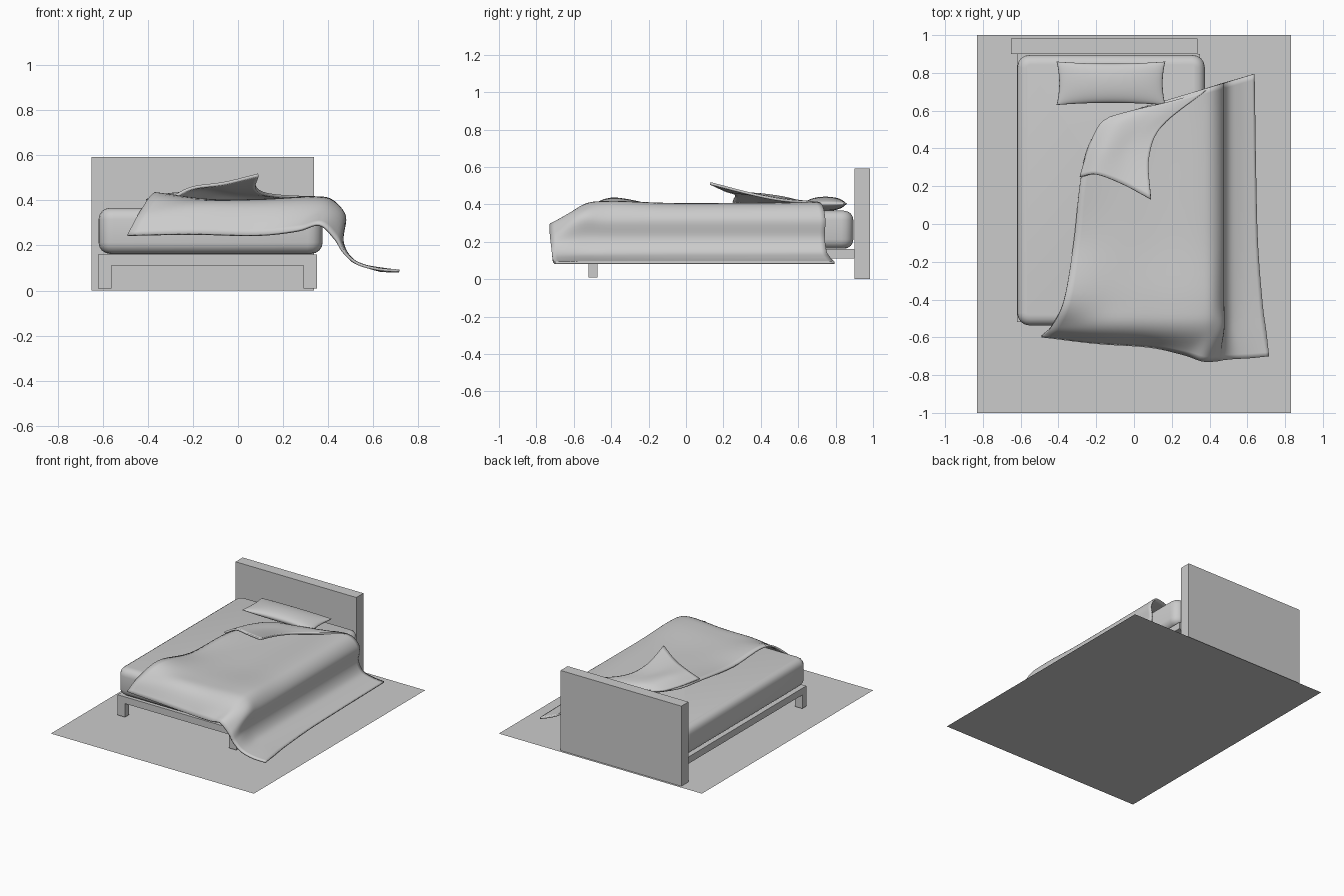
import bpy, bmesh, math
from mathutils import Vector

if "Cube" in bpy.data.objects:
    bpy.data.objects.remove(bpy.data.objects["Cube"])


def box(name, lo, hi, bevel=0.0, segments=4):
    bm = bmesh.new()
    bmesh.ops.create_cube(bm, size=1)
    for v in bm.verts:
        v.co = [lo[i] + (v.co[i] + 0.5) * (hi[i] - lo[i]) for i in range(3)]
    if bevel:
        # round the vertical corners first, then the top and bottom rims
        up = [e for e in bm.edges if abs(e.verts[0].co.z - e.verts[1].co.z) > 0.01]
        bmesh.ops.bevel(bm, geom=up, offset=bevel * 1.3, segments=segments, profile=0.5, affect='EDGES')
        rim = [e for e in bm.edges if abs(e.verts[0].co.z - e.verts[1].co.z) < 0.001]
        bmesh.ops.bevel(bm, geom=rim, offset=bevel, segments=segments, profile=0.5, affect='EDGES')
    return finish(name, bm, bool(bevel))


def finish(name, bm, smooth=True):
    bmesh.ops.recalc_face_normals(bm, faces=bm.faces)
    me = bpy.data.meshes.new(name)
    bm.to_mesh(me)
    bm.free()
    if smooth:
        me.shade_smooth()
    ob = bpy.data.objects.new(name, me)
    bpy.context.collection.objects.link(ob)
    return ob


def spline(pts, n):
    """Catmull-Rom curve through the points, n steps per span."""
    p = [2 * pts[0] - pts[1]] + pts + [2 * pts[-1] - pts[-2]]
    out = []
    for i in range(1, len(p) - 2):
        a, b, c, d = p[i - 1:i + 3]
        for k in range(n):
            t = k / n
            out.append(0.5 * (2 * b + (c - a) * t + (2 * a - 5 * b + 4 * c - d) * t * t
                              + (3 * b - a - 3 * c + d) * t ** 3))
    return out + [pts[-1].copy()]


def cloth(name, rows, n, thickness):
    rows = [spline([Vector(p) for p in r], n) for r in rows]
    cols = [spline(list(c), n) for c in zip(*rows)]
    bm = bmesh.new()
    vs = [[bm.verts.new(p) for p in c] for c in cols]
    for a, b in zip(vs, vs[1:]):
        for j in range(len(a) - 1):
            bm.faces.new((a[j], b[j], b[j + 1], a[j + 1]))
    ob = finish(name, bm)
    m = ob.modifiers.new("thickness", 'SOLIDIFY')
    m.thickness = thickness
    m.offset = 0
    return ob


# floor sheet
bm = bmesh.new()
bm.faces.new([bm.verts.new(p) for p in ((-.83, -1, 0), (.83, -1, 0), (.83, 1, 0), (-.83, 1, 0))])
finish("floor", bm, False)

# headboard, frame and front legs
box("headboard", (-.65, .9, 0), (.337, .983, .592))
box("bed_frame", (-.62, -.52, .11), (.35, .9, .16))
for side, x in (("left", -.62), ("right", .29)):
    box("front_leg_" + side, (x, -.52, .01), (x + .06, -.472, .112))

# mattress
box("mattress", (-.618, -.537, .163), (.375, .895, .366), .05)

# pillow: two inflated sheets with pinched corners
bm = bmesh.new()
N = 24
for s in (1, -1):
    g = []
    for i in range(N + 1):
        u = -math.cos(math.pi * i / N)
        row = []
        for j in range(N + 1):
            v = -math.cos(math.pi * j / N)
            puff = (max(0, (1 - u * u) * (1 - v * v))) ** 0.45
            x = -.122 + .288 * u * (1 - .05 * (1 - v * v))
            y = .745 + .115 * v * (1 - .1 * (1 - u * u))
            row.append(bm.verts.new((x, y, .403 + s * .038 * puff)))
        g.append(row)
    for i in range(N):
        for j in range(N):
            bm.faces.new((g[i][j], g[i + 1][j], g[i + 1][j + 1], g[i][j + 1]))
bmesh.ops.remove_doubles(bm, verts=bm.verts, dist=1e-5)
finish("pillow", bm)


# blanket: front hem, then cross-sections that run over the mattress and down the right side
def section(yl, yr, xl, xr, zl, zt):
    drape = ((.33, zt + .012), (.42, zt - .005), (.47, .32), (.462, .22), (.495, .145), (.56, .11), (xr, .087))
    pts = [(xl, zl), (xl + (.33 - xl) / 3, zt), (xl + (.33 - xl) * 2 / 3, zt)] + list(drape)
    return [(x, yl + (yr - yl) * (x - xl) / (xr - xl), z) for x, z in pts]


hem = [(-.49, -.595, .245), (-.2, -.63, .25), (.08, -.65, .245), (.26, -.69, .265), (.36, -.725, .292),
       (.43, -.725, .23), (.47, -.72, .17), (.53, -.715, .12), (.62, -.71, .095), (.715, -.7, .087)]
cloth("blanket", [
    hem,
    section(-.54, -.57, -.435, .70, .345, .375),
    section(-.40, -.42, -.37, .68, .43, .40),
    section(-.10, -.10, -.32, .655, .385, .39),
    section(.22, .28, -.285, .645, .40, .39),
    section(.42, .60, -.24, .64, .40, .392),
    section(.565, .795, -.13, .637, .395, .395),
], 6, .012)

# corner of the blanket folded back on itself
cloth("blanket_folded_corner", [
    [(-.285, .25, .415), (-.2, .262, .455), (-.06, .21, .475), (.09, .13, .512)],
    [(-.24, .40, .407), (-.15, .40, .45), (-.03, .39, .448), (.08, .35, .455)],
    [(-.185, .52, .404), (-.08, .53, .432), (.05, .52, .43), (.15, .52, .422)],
    [(-.125, .568, .402), (.03, .608, .408), (.2, .65, .41), (.38, .705, .408)],
], 8, .014)
